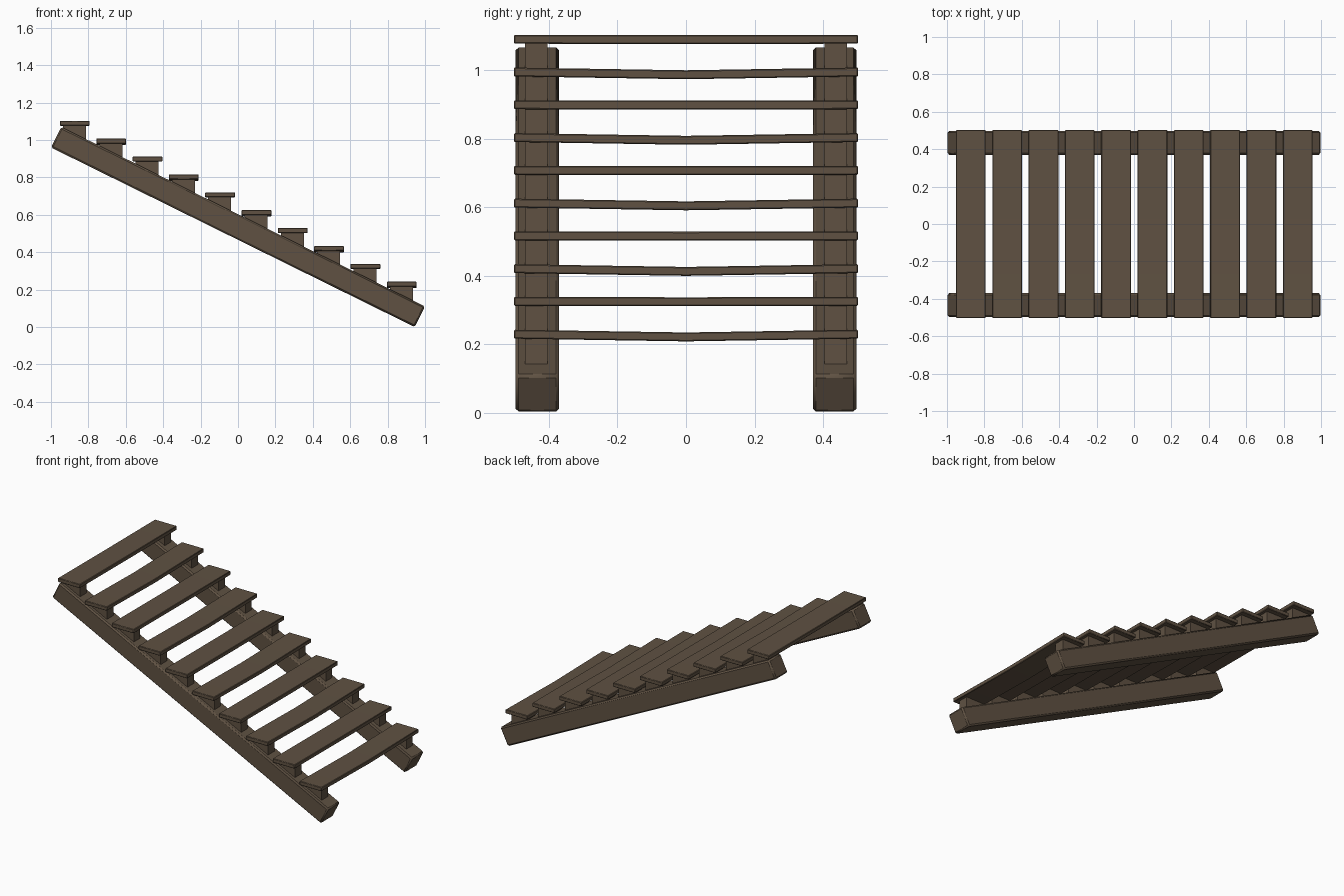
import bpy, bmesh, math
from mathutils import Vector

if "Cube" in bpy.data.objects:
    bpy.data.objects.remove(bpy.data.objects["Cube"])

wood = bpy.data.materials.new("dark_brown_wood")
wood.diffuse_color = (0.115, 0.083, 0.055, 1)
wood.use_nodes = True
wood.node_tree.nodes["Principled BSDF"].inputs["Base Color"].default_value = wood.diffuse_color


def make(name, bm, bevel):
    bmesh.ops.recalc_face_normals(bm, faces=bm.faces)
    me = bpy.data.meshes.new(name)
    bm.to_mesh(me)
    bm.free()
    ob = bpy.data.objects.new(name, me)
    bpy.context.collection.objects.link(ob)
    me.materials.append(wood)
    if bevel:
        m = ob.modifiers.new("soft_edges", 'BEVEL')
        m.width = bevel
        m.segments = 1
        m.limit_method = 'ANGLE'
        m.angle_limit = math.radians(40)
    bpy.ops.object.select_all(action='DESELECT')
    ob.select_set(True)
    bpy.context.view_layer.objects.active = ob
    bpy.ops.object.shade_smooth_by_angle(angle=math.radians(50))
    return ob


def prism(name, profile, y0, y1, bevel):
    """Extrude an x-z outline from y0 to y1."""
    bm = bmesh.new()
    f = bm.faces.new([bm.verts.new((x, y0, z)) for x, z in profile])
    r = bmesh.ops.extrude_face_region(bm, geom=[f])
    vs = [v for v in r["geom"] if isinstance(v, bmesh.types.BMVert)]
    bmesh.ops.translate(bm, vec=Vector((0, y1 - y0, 0)), verts=vs)
    return make(name, bm, bevel)


def rail_top(x):
    return 1.07 - 0.4936 * (x + 0.945)


# sloping side beams
beam = [(-1.0, 0.96), (0.945, 0.0), (1.0, 0.11), (-0.945, 1.07)]
for side, y0, y1 in (("front", -0.497, -0.37), ("back", 0.37, 0.497)):
    prism(side + "_side_beam", beam, y0, y1, 0.009)

for i in range(10):
    x0 = -0.952 + 0.1942 * i
    x1 = x0 + 0.159
    zb = 1.077 - 0.0956 * i
    # wedge blocks carrying each tread
    a, b = x0 + 0.016, x1 - 0.02
    wedge = [(a, rail_top(a) - 0.008), (b, rail_top(b) - 0.008),
             (b, zb + 0.004), (a, zb + 0.004)]
    for side, y0, y1 in (("front", -0.47, -0.404), ("back", 0.404, 0.47)):
        prism(f"{side}_tread_block_{i + 1}", wedge, y0, y1, 0)

    # tread plank, every second one sagging in the middle
    sag = 0.008 if i % 2 else 0.001
    bm = bmesh.new()
    rings = []
    for k in range(3):
        y = -0.502 + 0.502 * k
        d = sag if k == 1 else 0
        rings.append([bm.verts.new((x, y, z - d)) for x, z in
                      ((x0, zb), (x1, zb), (x1, zb + 0.026), (x0, zb + 0.026))])
    for r, s in zip(rings, rings[1:]):
        for k in range(4):
            n = (k + 1) % 4
            bm.faces.new((r[k], r[n], s[n], s[k]))
    bm.faces.new(rings[0])
    bm.faces.new(rings[-1])
    make(f"tread_{i + 1}", bm, 0.003)
